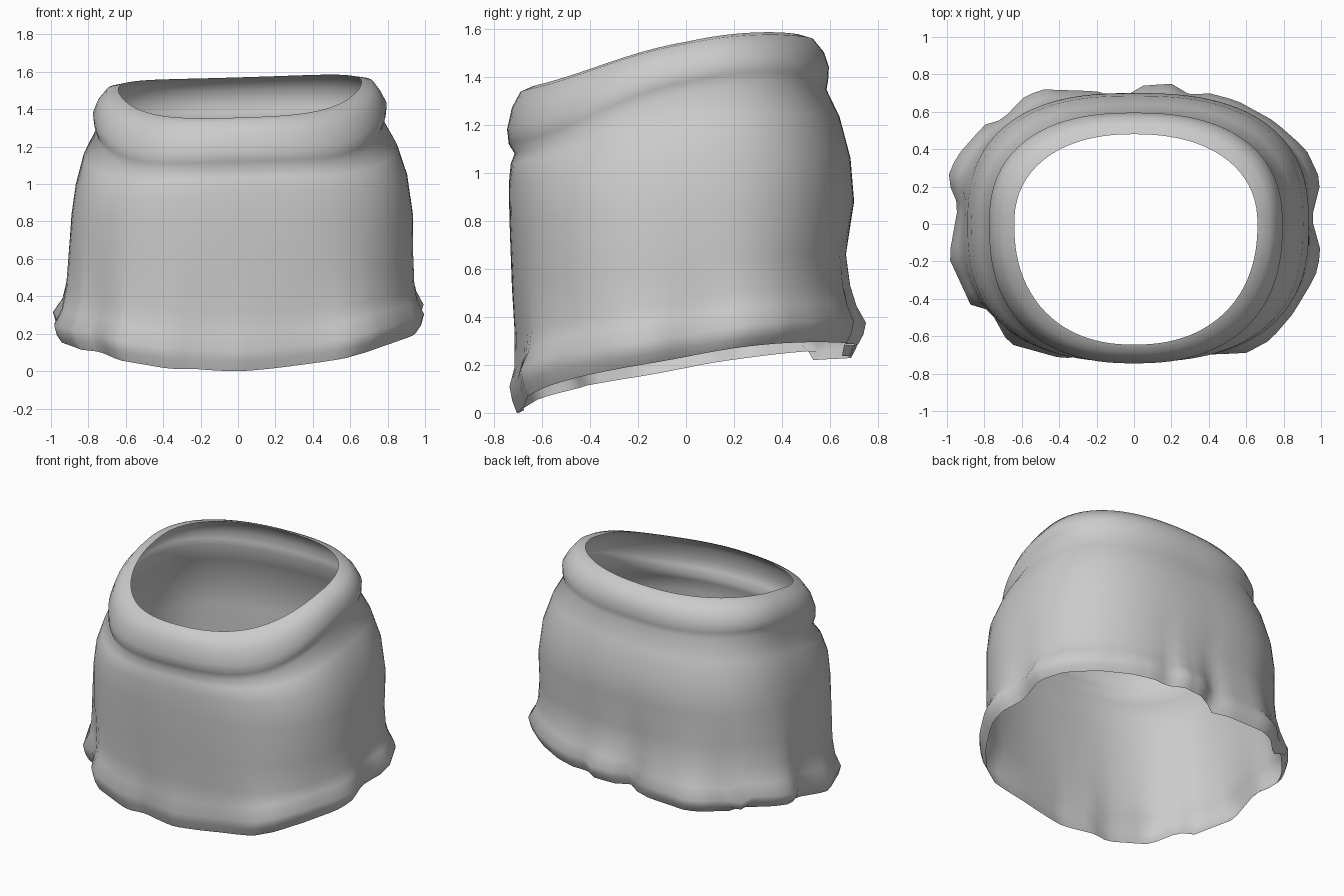
import bpy, bmesh, math

SEG = 96

# Wavy outline of the hem seen from above, (x, y) counter-clockwise
HEM = [(.95, .03), (1.0, .23), (.92, .40), (.75, .55), (.55, .66), (.40, .70), (.30, .69),
       (.20, .75), (.05, .74), (-.07, .67), (-.20, .71), (-.50, .72), (-.60, .67),
       (-.70, .56), (-.80, .53), (-.95, .36), (-1.0, .24), (-.94, .10), (-.99, -.18),
       (-.87, -.44), (-.77, -.46), (-.67, -.64), (-.38, -.72), (-.25, -.70), (0, -.735),
       (.35, -.70), (.60, -.69), (.73, -.62), (.85, -.48), (.97, -.28), (1.0, -.15)]

# Rings from hem to rim: left, right, front, back extents,
# height at front / side / back, squareness, share of the hem waves, front sag
RINGS = [
    (.93, .94, .70, .68, .00, .21, .28, 2.5, .95, 0),   # open bottom edge
    (.97, .97, .73, .71, .05, .245, .32, 2.5, 1.0, 0),
    (.98, .98, .73, .72, .11, .30, .37, 2.5, 1.0, 0),   # hem bulge
    (.935, .955, .715, .69, .19, .375, .44, 2.5, .6, 0),  # crease above hem
    (.915, .945, .72, .67, .33, .47, .53, 2.5, .35, 0),
    (.905, .94, .73, .66, .52, .62, .66, 2.55, .15, 0),
    (.89, .935, .735, .70, .80, .84, .88, 2.55, 0, 0),
    (.868, .905, .738, .685, .95, 1.02, 1.06, 2.55, 0, .01),
    (.825, .85, .73, .64, 1.035, 1.18, 1.23, 2.5, 0, .03),
    (.755, .775, .713, .585, 1.08, 1.31, 1.345, 2.5, 0, .05),  # fold under collar
    (.77, .79, .738, .592, 1.12, 1.355, 1.385, 2.45, 0, .045),
    (.775, .795, .745, .595, 1.18, 1.40, 1.44, 2.4, 0, .04),   # collar bulge
    (.75, .765, .725, .575, 1.27, 1.46, 1.50, 2.35, 0, .03),
    (.705, .725, .69, .53, 1.335, 1.515, 1.555, 2.3, 0, .025),
    (.64, .66, .645, .48, 1.355, 1.525, 1.57, 2.25, 0, .02),   # rim
]


def hem_radius(c, s):
    """Distance from the centre to the hem outline in direction (c, s)."""
    for (x0, y0), (x1, y1) in zip(HEM, HEM[1:] + HEM[:1]):
        ex, ey = x1 - x0, y1 - y0
        det = c * ey - s * ex
        if abs(det) < 1e-9:
            continue
        r = (x0 * ey - y0 * ex) / det
        u = (x0 * s - y0 * c) / det
        if r > 0 and -1e-6 <= u <= 1 + 1e-6:
            return r
    return .9


def ring_point(ring, angle):
    left, right, front, back, zf, zs, zb, n, wave, sag = ring
    c, s = math.cos(angle), math.sin(angle)
    a = right if c > 0 else left
    b = back if s > 0 else front
    r = (abs(c / a) ** n + abs(s / b) ** n) ** (-1 / n)
    if wave == 1:
        r = hem_radius(c, s) * (1 if ring is RINGS[2] else .985)
    elif wave:
        r += (hem_radius(c, s) * (left + right) / 1.95 - r) * wave
    x, y = r * c, r * s
    t = max(-1, min(1, y / b))
    z = zs + (zb - zf) / 2 * t + ((zb + zf) / 2 - zs) * t * t
    if t < 0:                           # collar sags towards the front corners
        z -= sag * 4 * t * t * (1 - t * t)
    if wave > .4:                       # hem rises from the front centre
        z += .025 * x
        if t < 0:
            z += .13 * x * x * t * t
        if y > .52 and x < -.07:        # step in the hem at the back
            z -= .04
    elif sag:                           # collar tilts down on the left
        z += .03 * x
    return x, y, z


# Cloth shell lofted through the rings
bm = bmesh.new()
rows = [[bm.verts.new(ring_point(ring, 2 * math.pi * j / SEG)) for j in range(SEG)]
        for ring in RINGS]
for low, high in zip(rows, rows[1:]):
    for j in range(SEG):
        k = (j + 1) % SEG
        bm.faces.new((low[j], low[k], high[k], high[j]))
lowest = min(v.co.z for v in bm.verts)
for v in bm.verts:
    v.co.z -= lowest
mesh = bpy.data.meshes.new("skirt")
bm.to_mesh(mesh)
bm.free()

skirt = bpy.data.objects.new("skirt", mesh)
bpy.context.collection.objects.link(skirt)
cloth = bpy.data.materials.new("grey cloth")
cloth.diffuse_color = (.6, .6, .6, 1)
mesh.materials.append(cloth)

bpy.context.view_layer.objects.active = skirt
skirt.select_set(True)
bpy.ops.object.shade_smooth_by_angle(angle=math.radians(70))
